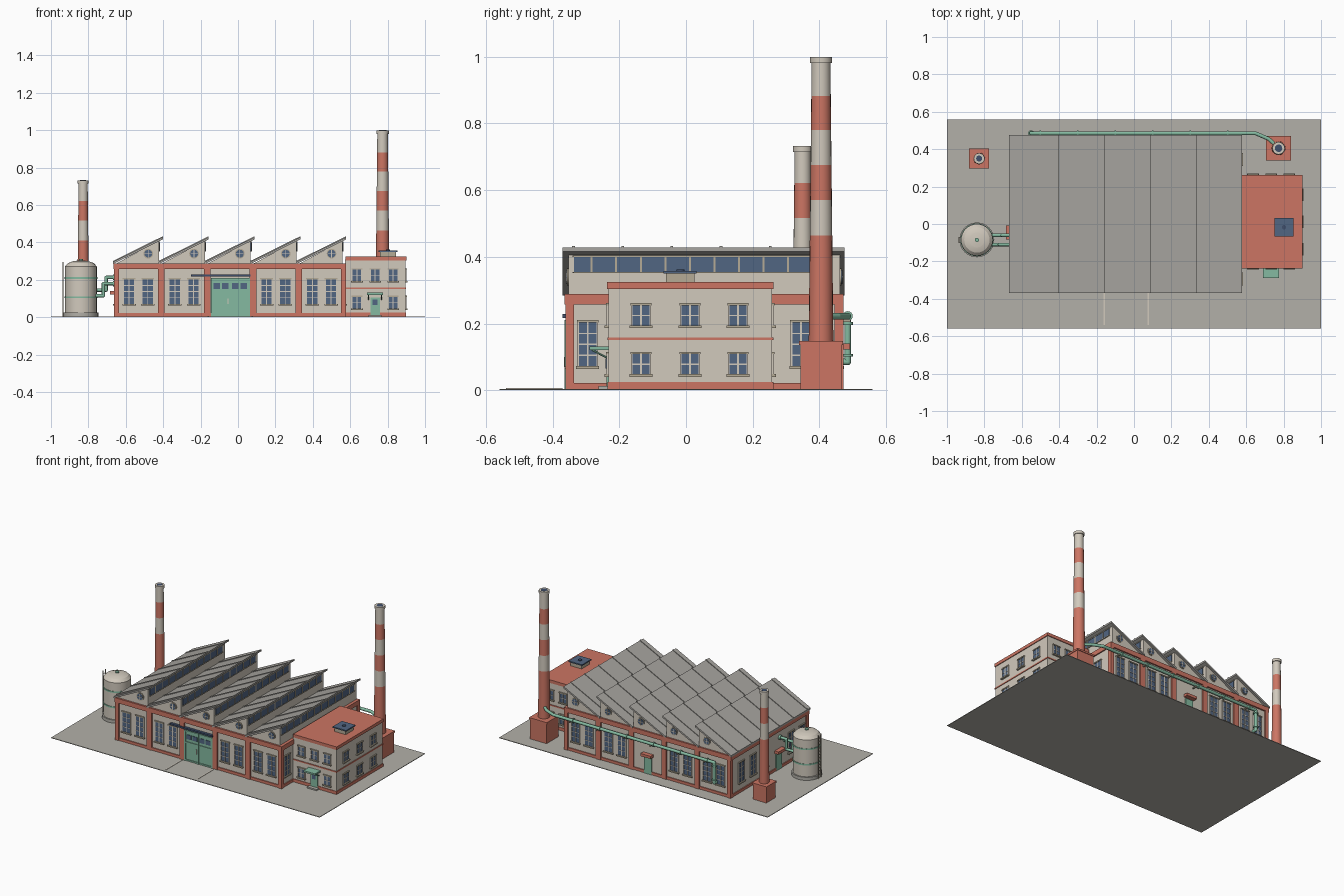
import bpy, bmesh, math
from mathutils import Matrix, Vector

if "Cube" in bpy.data.objects:
    bpy.data.objects.remove(bpy.data.objects["Cube"])

def lin(c):
    return c / 12.92 if c <= 0.04045 else ((c + 0.055) / 1.055) ** 2.4

COL = {"cream": (0.82, 0.79, 0.74), "brick": (0.80, 0.46, 0.39), "roof_grey": (0.66, 0.65, 0.63),
       "concrete": (0.70, 0.69, 0.66), "green": (0.52, 0.73, 0.63), "glass_blue": (0.32, 0.40, 0.51),
       "stone": (0.71, 0.67, 0.59), "navy": (0.25, 0.31, 0.42)}
MATS = {}
for n, c in COL.items():
    MATS[n] = bpy.data.materials.new(n)
    MATS[n].diffuse_color = (*[lin(v) for v in c], 1)

PARTS = {}
def part(name, mat):
    return PARTS.setdefault((name, mat), bmesh.new())

def box(name, mat, x0, x1, y0, y1, z0, z1):
    m = Matrix.Translation(((x0 + x1) / 2, (y0 + y1) / 2, (z0 + z1) / 2)) @ \
        Matrix.Diagonal((x1 - x0, y1 - y0, z1 - z0, 1))
    bmesh.ops.create_cube(part(name, mat), size=1, matrix=m)

def rod(name, mat, a, b, r0, r1=None, n=16):
    a, b = Vector(a), Vector(b)
    d = b - a
    m = Matrix.Translation((a + b) / 2) @ d.to_track_quat('Z', 'Y').to_matrix().to_4x4()
    bmesh.ops.create_cone(part(name, mat), cap_ends=True, segments=n, radius1=r0,
                          radius2=r0 if r1 is None else r1, depth=d.length, matrix=m)

def pipe(name, mat, pts, r):
    for a, b in zip(pts, pts[1:]):
        rod(name, mat, a, b, r, n=12)
    for p in pts[1:-1]:
        bmesh.ops.create_uvsphere(part(name, mat), u_segments=12, v_segments=8, radius=r,
                                  matrix=Matrix.Translation(p))

def prism(name, mat, prof, y0, y1):
    """Extrude an x-z profile along y."""
    bm = part(name, mat)
    f = bm.faces.new([bm.verts.new((x, y0, z)) for x, z in prof])
    ext = bmesh.ops.extrude_face_region(bm, geom=[f])["geom"]
    bmesh.ops.translate(bm, vec=(0, y1 - y0, 0), verts=[v for v in ext if isinstance(v, bmesh.types.BMVert)])

def plate(name, mat, face, pos, u0, u1, z0, z1, d1, d0=-0.004):
    """Box on a wall: u runs along the wall, d is the distance outward."""
    s = -1 if face in "FL" else 1
    lo, hi = sorted((pos + s * d0, pos + s * d1))
    if face in "FB":
        box(name, mat, u0, u1, lo, hi, z0, z1)
    else:
        box(name, mat, lo, hi, u0, u1, z0, z1)

def window(name, face, pos, u, z0, z1, w, rows):
    h = w / 2
    plate(name + "_glass", "glass_blue", face, pos, u - h, u + h, z0, z1, 0.003)
    for k in (-h, 0, h):
        plate(name + "_frames", "cream", face, pos, u + k - 0.0025, u + k + 0.0025, z0, z1, 0.006)
    for k in range(1, rows):
        z = z0 + (z1 - z0) * k / rows
        plate(name + "_frames", "cream", face, pos, u - h, u + h, z - 0.002, z + 0.002, 0.005)
    plate(name + "_sills", "stone", face, pos, u - h - 0.006, u + h + 0.006, z0 - 0.008, z0, 0.012)
    plate(name + "_lintels", "stone", face, pos, u - h - 0.004, u + h + 0.004, z1, z1 + 0.007, 0.008)

# yard slab with painted lane lines
box("yard_slab", "concrete", -1, 1, -0.56, 0.56, 0, 0.004)
for x in (-0.16, 0.075):
    box("lane_lines", "cream", x - 0.004, x + 0.004, -0.54, -0.37, 0.003, 0.006)

# main hall: walls, plinth, cornice, pilasters
X0, X1, Y0, Y1, BAY = -0.655, 0.57, -0.352, 0.462, 0.245
box("hall_walls", "cream", X0, X1, Y0, Y1, 0.003, 0.287)
box("hall_plinth", "brick", X0 - 0.006, X1 + 0.006, Y0 - 0.006, Y1 + 0.006, 0.003, 0.022)
box("hall_cornice", "brick", X0 - 0.01, X1 + 0.008, Y0 - 0.012, Y1 + 0.01, 0.257, 0.288)
for i in range(6):
    x = X0 + BAY * i
    a, b = max(x - 0.018, X0 - 0.008), min(x + 0.018, X1 + 0.008)
    for face, pos in (("F", Y0), ("B", Y1)):
        plate("hall_pilasters", "brick", face, pos, a, b, 0.003, 0.26, 0.01)
for face, pos in (("L", X0), ("R", X1)):
    for a, b in ((Y0 - 0.008, Y0 + 0.016), (Y1 - 0.016, Y1 + 0.008)):
        plate("hall_pilasters", "brick", face, pos, a, b, 0.003, 0.26, 0.008)

# hall windows in every bay but the middle one, and on the end walls
for i in (0, 1, 3, 4):
    for s in (-0.05, 0.05):
        for face, pos in (("F", Y0), ("B", Y1)):
            window("hall_window", face, pos, X0 + BAY * (i + 0.5) + s, 0.072, 0.203, 0.06, 4)
for y in (-0.295, -0.18, 0.1, 0.225, 0.35):
    window("hall_window", "L", X0, y, 0.072, 0.203, 0.057, 4)
for y in (-0.295, 0.345):
    window("hall_window", "R", X1, y, 0.072, 0.203, 0.057, 4)

# sawtooth roof: gable bodies, sloping slabs with seams, clerestory glazing, round vents
for i in range(5):
    a, b = X0 + BAY * i, X0 + BAY * (i + 1)
    f = b - 0.012
    prism("sawtooth_walls", "cream", [(a, 0.28), (f, 0.28), (f, 0.41), (a, 0.285)], Y0, Y1)
    lo = (a - 0.014, 0.284)
    hi = (b + 0.008, 0.416)
    prism("roof_slabs", "roof_grey", [lo, hi, (hi[0], hi[1] + 0.012), (lo[0], lo[1] + 0.012)], -0.37, 0.476)
    for k in range(6):
        y = 0.40 - 0.1475 * k
        prism("roof_seams", "roof_grey", [(lo[0], lo[1] + 0.01), (hi[0], hi[1] + 0.01),
              (hi[0], hi[1] + 0.017), (lo[0], lo[1] + 0.017)], y - 0.004, y + 0.004)
    plate("clerestory_glass", "glass_blue", "R", f, -0.336, 0.435, 0.355, 0.402, 0.003)
    for k in range(10):
        y = -0.283 + 0.0737 * k
        plate("clerestory_mullions", "stone", "R", f, y - 0.003, y + 0.003, 0.353, 0.404, 0.006)
    for z in (0.353, 0.402):
        plate("clerestory_mullions", "stone", "R", f, -0.34, 0.439, z - 0.002, z + 0.002, 0.006)
    for y, s in ((Y0, -1), (Y1, 1)):
        c = a + 0.175
        rod("round_vent_rims", "stone", (c, y - s * 0.004, 0.34), (c, y + s * 0.005, 0.34), 0.026, n=20)
        rod("round_vent_glass", "glass_blue", (c, y, 0.34), (c, y + s * 0.007, 0.34), 0.021, n=20)
        plate("round_vent_bars", "cream", "F" if s < 0 else "B", y, c - 0.002, c + 0.002, 0.32, 0.36, 0.009)
        plate("round_vent_bars", "cream", "F" if s < 0 else "B", y, c - 0.02, c + 0.02, 0.338, 0.342, 0.009)

# sliding main gate with rail
plate("main_gate", "green", "F", Y0, -0.145, 0.063, 0.004, 0.21, 0.008)
for x in (-0.145, -0.046, 0.055):
    plate("gate_frames", "green", "F", Y0, x, x + 0.009, 0.004, 0.21, 0.013)
for z in (0.006, 0.125, 0.2):
    plate("gate_frames", "green", "F", Y0, -0.145, 0.063, z, z + 0.009, 0.012)
for x in (-0.113, -0.068, -0.014, 0.031):
    plate("gate_panes", "glass_blue", "F", Y0, x - 0.017, x + 0.017, 0.152, 0.182, 0.011)
plate("gate_handles", "cream", "F", Y0, -0.056, -0.052, 0.07, 0.1, 0.014)
plate("gate_rail", "navy", "F", Y0, -0.25, 0.066, 0.217, 0.228, 0.018)

# small service doors at the back and left, each with a canopy
for face, pos, u in (("B", Y1, -0.043), ("L", X0, -0.045)):
    plate("service_doors", "green", face, pos, u - 0.028, u + 0.028, 0.004, 0.115, 0.008)
    plate("service_canopies", "brick", face, pos, u - 0.038, u + 0.038, 0.122, 0.14, 0.03)

# office block
OX0, OX1, OY0, OY1 = 0.572, 0.895, -0.232, 0.258
box("office_walls", "cream", OX0, OX1, OY0, OY1, 0.003, 0.31)
for z0, z1, e in ((0.003, 0.024, 0.004), (0.15, 0.158, 0.004), (0.304, 0.325, 0.005)):
    box("office_bands", "brick", OX0 + 0.004, OX1 + e, OY0 - e, OY1 + e, z0, z1)
for zs in ((0.048, 0.108), (0.194, 0.254)):
    for y in (-0.135, 0.012, 0.156):
        window("office_window", "R", OX1, y, *zs, 0.056, 2)
    for x in (0.636, 0.733, 0.829):
        if zs[0] > 0.1 or x != 0.733:
            window("office_window", "F", OY0, x, *zs, 0.05, 2)
        window("office_window", "B", OY1, x, *zs, 0.05, 2)
# office entrance
plate("office_door", "green", "F", OY0, 0.708, 0.758, 0.012, 0.105, 0.007)
plate("office_door_pane", "glass_blue", "F", OY0, 0.72, 0.746, 0.065, 0.095, 0.009)
plate("office_canopy", "green", "F", OY0, 0.69, 0.776, 0.12, 0.131, 0.058)
plate("office_step", "concrete", "F", OY0, 0.698, 0.768, 0.003, 0.013, 0.03)
for x in (0.698, 0.768):
    rod("canopy_struts", "green", (x, OY0, 0.095), (x, OY0 - 0.05, 0.121), 0.003, n=8)
# roof ventilator
box("ventilator_box", "stone", 0.76, 0.844, -0.06, 0.025, 0.32, 0.35)
box("ventilator_top", "glass_blue", 0.752, 0.852, -0.067, 0.032, 0.35, 0.358)
rod("ventilator_hub", "navy", (0.802, -0.017, 0.357), (0.802, -0.017, 0.362), 0.012)

# striped chimneys
def chimney(name, x, y, half, base, top, r0, r1, cuts):
    box(name + "_base", "brick", x - half, x + half, y - half, y + half, 0.003, base - 0.012)
    box(name + "_base", "brick", x - half - 0.004, x + half + 0.004, y - half - 0.004, y + half + 0.004, base - 0.012, base)
    zs = [base] + cuts + [top]
    rad = lambda z: r0 + (r1 - r0) * (z - base) / (top - base)
    for i, (a, b) in enumerate(zip(zs, zs[1:])):
        rod(name + "_shaft", "cream" if i % 2 else "brick", (x, y, a), (x, y, b), rad(a), rad(b), 20)
    rod(name + "_crown", "cream", (x, y, top - 0.018), (x, y, top), r1 + 0.005, n=20)
    rod(name + "_flue", "navy", (x, y, top - 0.01), (x, y, top + 0.001), r1 - 0.008, n=20)

chimney("tall_chimney", 0.773, 0.405, 0.062, 0.148, 0.999, 0.037, 0.028, [0.464, 0.57, 0.675, 0.78, 0.882])
chimney("short_chimney", -0.828, 0.35, 0.05, 0.115, 0.732, 0.031, 0.024, [0.41, 0.517, 0.622])

# storage tank with domed lid, hoops and ladder
tx, ty = -0.84, -0.085
for z0, z1, a, b, m in ((0.003, 0.025, 0.093, 0.093, "concrete"), (0.025, 0.272, 0.085, 0.085, "cream"),
                        (0.272, 0.29, 0.085, 0.068, "cream"), (0.29, 0.3, 0.068, 0.04, "cream"),
                        (0.3, 0.304, 0.04, 0.008, "cream"), (0.3, 0.312, 0.011, 0.011, "green"),
                        (0.102, 0.112, 0.088, 0.088, "green"), (0.205, 0.215, 0.088, 0.088, "green")):
    rod("tank", m, (tx, ty, z0), (tx, ty, z1), a, b, 32)
for s in (-0.014, 0.014):
    rod("tank_ladder", "stone", (-0.936, ty + s, 0.004), (-0.936, ty + s, 0.295), 0.0025, n=6)
for k in range(12):
    z = 0.03 + 0.022 * k
    rod("tank_ladder", "stone", (-0.936, ty - 0.014, z), (-0.936, ty + 0.014, z), 0.002, n=6)

# pipes from tank to hall, and along the back wall to the tall chimney
for y, z0, z1, x in ((-0.06, 0.145, 0.213, -0.705), (-0.11, 0.115, 0.18, -0.72)):
    pipe("tank_pipes", "green", [(-0.77, y, z0), (x, y, z0), (x, y, z1), (-0.65, y, z1)], 0.009)
    rod("pipe_flanges", "green", (-0.668, y, z1), (-0.655, y, z1), 0.015)
pipe("back_pipe", "green", [(-0.55, 0.455, 0.085), (-0.55, 0.485, 0.085), (-0.55, 0.485, 0.222),
                            (0.65, 0.485, 0.222), (0.72, 0.455, 0.222), (0.77, 0.41, 0.222)], 0.01)
for z in (0.105, 0.2):
    rod("pipe_flanges", "green", (-0.55, 0.485, z - 0.004), (-0.55, 0.485, z + 0.004), 0.016)
for i in range(6):
    x = -0.5 + 0.2 * i
    rod("pipe_flanges", "green", (x - 0.004, 0.485, 0.222), (x + 0.004, 0.485, 0.222), 0.015)
    box("pipe_brackets", "stone", x + 0.02, x + 0.028, 0.455, 0.494, 0.205, 0.212)

# turn every collected part into an object
for (name, mat), bm in PARTS.items():
    bmesh.ops.recalc_face_normals(bm, faces=bm.faces)
    me = bpy.data.meshes.new(name)
    for f in bm.faces:
        f.smooth = True
    bm.to_mesh(me)
    bm.free()
    me.set_sharp_from_angle(angle=math.radians(35))
    me.materials.append(MATS[mat])
    bpy.context.collection.objects.link(bpy.data.objects.new(name + "_" + mat, me))

for m in bpy.data.materials:
    if m.users and not m.is_grease_pencil:
        m.use_nodes = True
        m.node_tree.nodes["Principled BSDF"].inputs["Base Color"].default_value = m.diffuse_color
